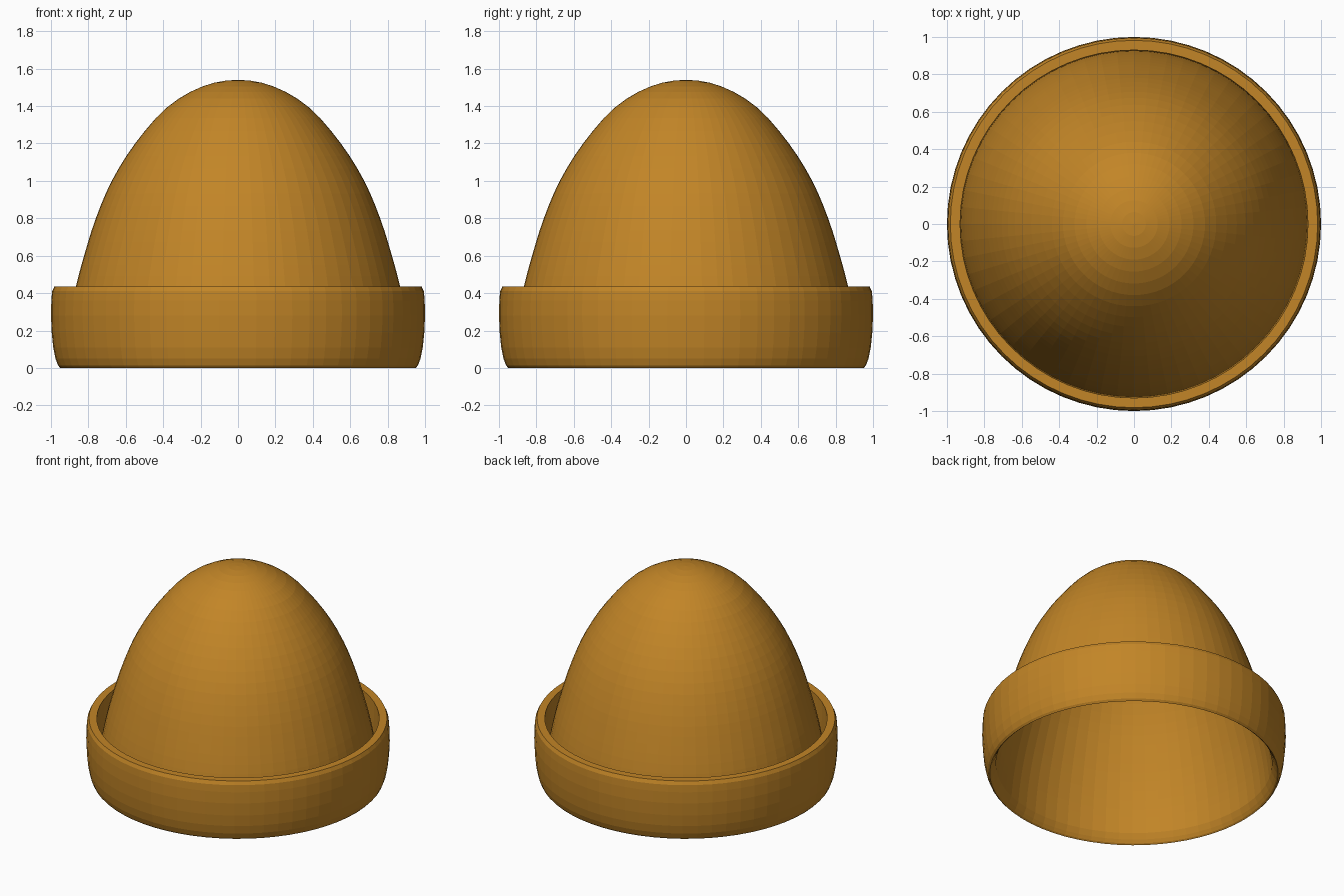
import bpy, bmesh, math
from mathutils import Vector

if "Cube" in bpy.data.objects:
    bpy.data.objects.remove(bpy.data.objects["Cube"])

SEGMENTS = 64
THICKNESS = 0.015

wool = bpy.data.materials.new("mustard wool")
wool.diffuse_color = (0.54, 0.235, 0.02, 1)
wool.use_nodes = True
wool.node_tree.nodes["Principled BSDF"].inputs["Base Color"].default_value = wool.diffuse_color


def smooth(points, steps):
    """Catmull-Rom curve through profile points, ending level on the axis."""
    p = [Vector(q) for q in points]
    p = [2 * p[0] - p[1]] + p + [Vector((-p[-2].x, p[-2].y))]
    out = []
    for i in range(1, len(p) - 2):
        a, b, c, d = p[i - 1:i + 3]
        for k in range(steps):
            t = k / steps
            out.append(0.5 * (2 * b + (c - a) * t + (2 * a - 5 * b + 4 * c - d) * t * t
                              + (3 * b - a - 3 * c + d) * t ** 3))
    return [tuple(v) for v in out] + [tuple(p[-2])]


def lathe(name, profile):
    """Spin (radius, height) points around z; radius 0 becomes a pole."""
    bm = bmesh.new()
    rings = []
    for r, z in profile:
        if r < 1e-4:
            rings.append([bm.verts.new((0, 0, z))] * SEGMENTS)
        else:
            rings.append([bm.verts.new((r * math.cos(math.tau * i / SEGMENTS),
                                        r * math.sin(math.tau * i / SEGMENTS), z))
                          for i in range(SEGMENTS)])
    for low, high in zip(rings, rings[1:]):
        for i in range(SEGMENTS):
            j = (i + 1) % SEGMENTS
            bm.faces.new(list(dict.fromkeys((low[i], low[j], high[j], high[i]))))
    bmesh.ops.recalc_face_normals(bm, faces=bm.faces)
    mesh = bpy.data.meshes.new(name)
    bm.to_mesh(mesh)
    bm.free()
    mesh.materials.append(wool)
    obj = bpy.data.objects.new(name, mesh)
    bpy.context.collection.objects.link(obj)
    return obj


# Crown: from deep inside the fold up to the rounded top
crown = smooth([(0.925, 0.07), (0.905, 0.24), (0.868, 0.43), (0.82, 0.61), (0.76, 0.80),
                (0.675, 1.0), (0.55, 1.20), (0.38, 1.393), (0.19, 1.505), (0, 1.54)], 3)

# Lining: the inside of the crown, just under it
lining = [(max(r - THICKNESS, 0), z - THICKNESS * (z / 1.54)) for r, z in crown if r > 0.02]
lining = [(0, 1.54 - THICKNESS)] + lining[::-1]

# Turned-up brim: fold at the bottom, outer wall, flat lip, inner wall
brim = [(0.927, 0.03), (0.94, 0.008), (0.95, 0.0), (0.962, 0.013), (0.976, 0.05),
        (0.988, 0.11), (0.996, 0.19), (1.0, 0.28), (0.998, 0.36), (0.994, 0.41),
        (0.982, 0.435), (0.93, 0.435), (0.928, 0.25)]

# One continuous knit
lathe("knit_hat", lining + brim + crown)
